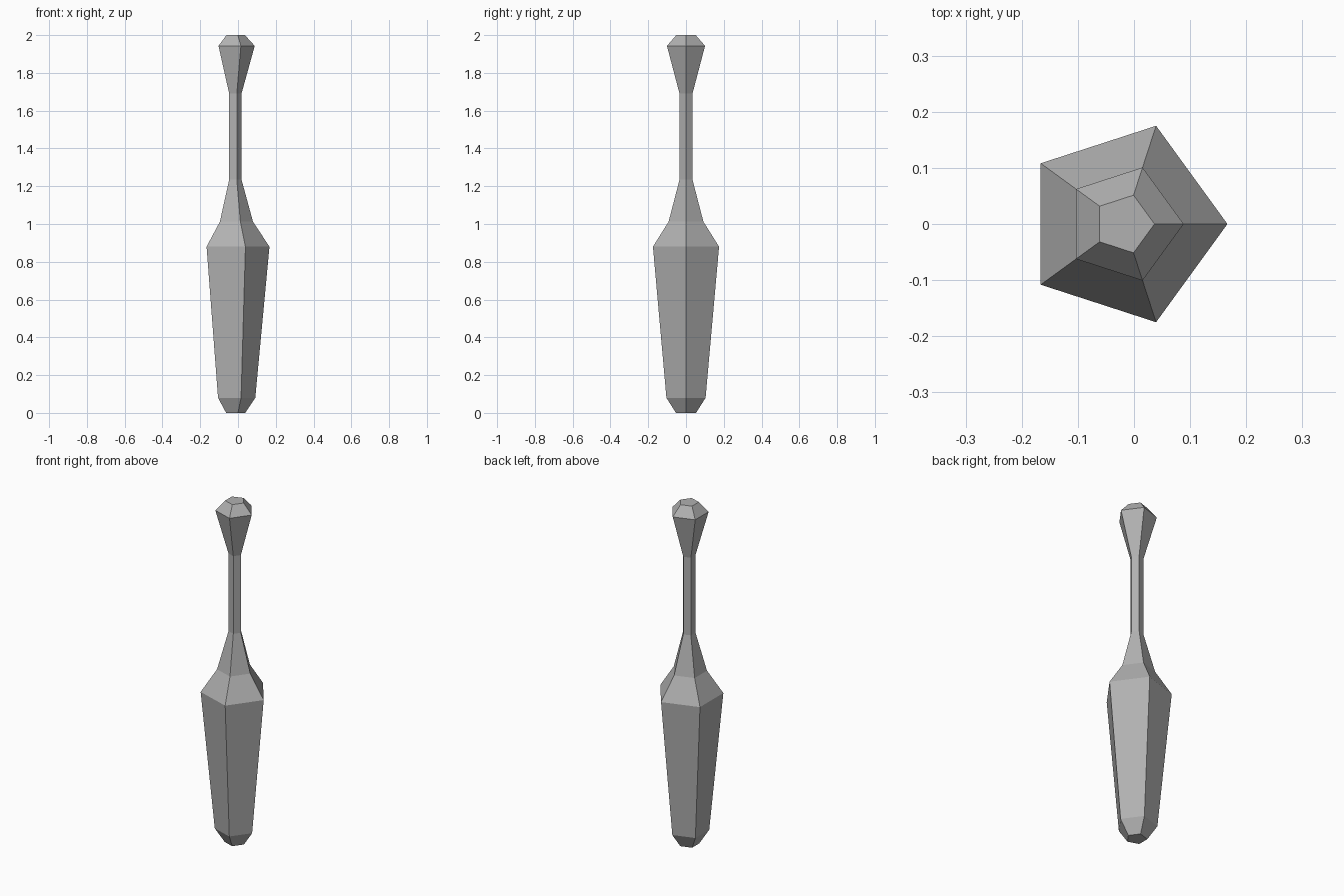
import bpy, bmesh
from math import cos, sin, tau

if "Cube" in bpy.data.objects:
    bpy.data.objects.remove(bpy.data.objects["Cube"])

SIDES = 5
AXIS_X = -0.0175  # pentagon axis, so the bounds are centred on x = 0

# (radius, height) from the base tip to the pommel top
PROFILE = [(0.056, 0.0), (0.109, 0.08), (0.184, 0.88), (0.097, 1.012),
           (0.036, 1.235), (0.036, 1.69), (0.106, 1.943), (0.054, 2.0)]

# Five-sided club: thick head, slim grip and flared pommel in one skin
bm = bmesh.new()
rings = [[bm.verts.new((AXIS_X + r * cos(tau * i / SIDES), r * sin(tau * i / SIDES), z))
          for i in range(SIDES)] for r, z in PROFILE]
for low, high in zip(rings, rings[1:]):
    for i in range(SIDES):
        j = (i + 1) % SIDES
        bm.faces.new((low[i], low[j], high[j], high[i]))

# End caps
bm.faces.new(rings[0][::-1])
bm.faces.new(rings[-1])

mesh = bpy.data.meshes.new("club")
bm.to_mesh(mesh)
bm.free()

# Dark grey finish
grey = bpy.data.materials.new("dark_grey")
grey.diffuse_color = (0.44, 0.44, 0.44, 1)
grey.use_nodes = True
grey.node_tree.nodes["Principled BSDF"].inputs["Base Color"].default_value = grey.diffuse_color
mesh.materials.append(grey)
bpy.context.collection.objects.link(bpy.data.objects.new("club", mesh))
